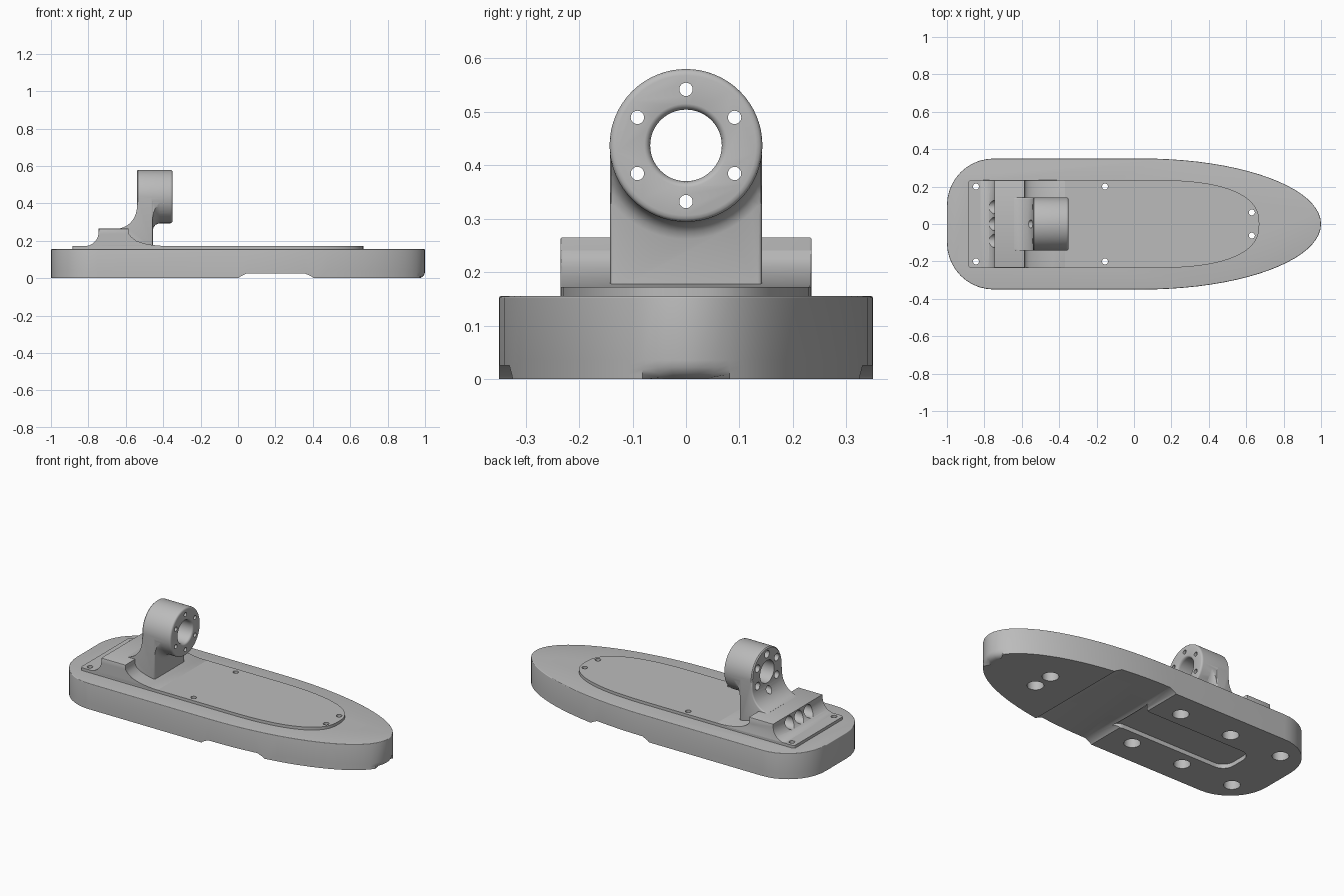
import bpy, bmesh
from math import sin, cos, pi, radians
from mathutils import Vector

if "Cube" in bpy.data.objects:
    bpy.data.objects.remove(bpy.data.objects["Cube"], do_unlink=True)

GREY = (0.5, 0.5, 0.5, 1)
mat = bpy.data.materials.new("plain_grey")
mat.use_nodes = True
mat.diffuse_color = GREY
mat.node_tree.nodes["Principled BSDF"].inputs["Base Color"].default_value = GREY


def finish(name, bm):
    bmesh.ops.recalc_face_normals(bm, faces=bm.faces)
    me = bpy.data.meshes.new(name)
    bm.to_mesh(me)
    bm.free()
    me.materials.append(mat)
    ob = bpy.data.objects.new(name, me)
    bpy.context.collection.objects.link(ob)
    return ob


def prism(name, pts, axis, lo, hi, round_lo=0, round_hi=0, segs=4):
    """Extrude an outline along an axis; optionally round each cap's rim."""
    place = {"x": lambda a, b, t: (t, a, b), "y": lambda a, b, t: (a, t, b),
             "z": lambda a, b, t: (a, b, t)}[axis]
    bm = bmesh.new()
    low = [bm.verts.new(place(a, b, lo)) for a, b in pts]
    top = [bm.verts.new(place(a, b, hi)) for a, b in pts]
    caps = [bm.faces.new(low), bm.faces.new(top)]
    n = len(pts)
    for i in range(n):
        j = (i + 1) % n
        bm.faces.new((low[i], low[j], top[j], top[i]))
    rims = [list(f.edges) for f in caps]
    for rim, size in zip(rims, (round_lo, round_hi)):
        if size:
            bmesh.ops.bevel(bm, geom=rim, offset=size, segments=segs,
                            profile=0.5, affect="EDGES")
    return finish(name, bm)


def lathe(name, profile, axis, centre, steps=32):
    """Spin (position, radius) pairs about a line parallel to the axis."""
    bm = bmesh.new()
    rings = []
    for t, r in profile:
        ring = []
        for k in range(steps):
            u, v = r * cos(2 * pi * k / steps), r * sin(2 * pi * k / steps)
            p = (t, u, v) if axis == "x" else (u, v, t)
            ring.append(bm.verts.new(Vector(p) + Vector(centre)))
        rings.append(ring)
    for a, b in zip(rings, rings[1:]):
        for k in range(steps):
            j = (k + 1) % steps
            bm.faces.new((a[k], a[j], b[j], b[k]))
    bm.faces.new(rings[0])
    bm.faces.new(rings[-1])
    return finish(name, bm)


def combine(ob, tool, op="DIFFERENCE", keep=False):
    mod = ob.modifiers.new("combine", "BOOLEAN")
    mod.operation, mod.object, mod.solver = op, tool, "EXACT"
    dg = bpy.context.evaluated_depsgraph_get()
    me = bpy.data.meshes.new_from_object(ob.evaluated_get(dg))
    ob.modifiers.clear()
    ob.data = me
    if not keep:
        bpy.data.objects.remove(tool, do_unlink=True)


def arc(cx, cy, rx, ry, a0, a1, n=10):
    angles = [radians(a0 + (a1 - a0) * i / n) for i in range(n + 1)]
    return [(cx + rx * cos(a), cy + ry * sin(a)) for a in angles]


def bullet(x0, x_nose, x1, half, corner, power, n=40):
    """Outline with a rounded square tail and a long curved nose."""
    nose = []
    for i in range(n + 1):
        a = -pi / 2 + pi * i / n
        c, s = max(cos(a), 0), sin(a)
        sign = 1 if s >= 0 else -1
        nose.append((x_nose + (x1 - x_nose) * c ** (2 / power),
                     half * sign * abs(s) ** (2 / power)))
    k = half - corner
    return (nose + arc(x0 + corner, k, corner, corner, 90, 180)
            + arc(x0 + corner, -k, corner, corner, 180, 270))


# Base slab with a soft lower rim
base = prism("base", bullet(-1, 0.05, 1, 0.35, 0.25, 2), "z", 0, 0.155, 0.035, 0.004)

# Underside cross recess and lengthwise channel
combine(base, prism("recess_cutter", [(-0.02, -0.02), (0.01, 0.008), (0.045, 0.025),
                                      (0.36, 0.025), (0.395, 0.008), (0.43, -0.02)],
                    "y", -0.5, 0.5))
channel = (arc(-0.65, 0.04, 0.07, 0.07, 90, 180) + arc(-0.65, -0.04, 0.07, 0.07, 180, 270)
           + arc(-0.02, -0.16, 0.05, 0.05, 90, 0) + arc(-0.02, 0.16, 0.05, 0.05, 0, -90))
combine(base, prism("channel_cutter", channel, "z", -0.02, 0.025, 0, 0.02))

# Raised top plate
plate = prism("top_plate", bullet(-0.885, 0.1, 0.67, 0.235, 0.015, 2.5), "z",
              0.15, 0.172, 0, 0.006, 2)

# Cross block with swept feet on both sides
block_profile = ([(-0.82, 0.16)] + arc(-0.82, 0.247, 0.075, 0.075, 270, 360)
                 + [(-0.745, 0.265), (-0.585, 0.265), (-0.585, 0.24)]
                 + arc(-0.37, 0.24, 0.215, 0.068, 180, 270) + [(-0.37, 0.16)])
block = prism("cross_block", block_profile, "y", -0.235, 0.235, 0.004, 0.004, 2)
for y in (-0.09, 0, 0.09):
    combine(block, lathe("cable_cutter", [(-0.95, 0.036), (-0.7, 0.036), (-0.67, 0.006)],
                         "x", (0, y, 0.222)))

# Mounting holes: wide below, narrow through the plate
for x, y, through in ((-0.845, 0.2, True), (-0.5, 0.2, False),
                      (-0.155, 0.2, True), (0.63, 0.062, True)):
    for side in (-1, 1):
        c = (x, y * side, 0)
        combine(base, lathe("bolt_cutter", [(-0.02, 0.045), (0.09, 0.045), (0.11, 0.016),
                                            (0.3 if through else 0.13, 0.016)], "z", c, 24))
        if through:
            combine(plate, lathe("bolt_cutter", [(0.1, 0.016), (0.3, 0.016)], "z", c, 24))

# Upright with a curved back
UP, RING_Z = 0.1425, 0.437
upright = prism("upright_bracket", [(-0.455, 0.165), (-0.455, RING_Z), (-0.54, RING_Z)]
                + arc(-0.65, 0.385, 0.11, 0.12, 0, -86, 12)
                + [(-0.645, 0.165)], "y", -UP, UP, 0.008, 0.008, 3)

# Flared blend under the ring, trimmed to the upright's width
centre = (0, 0, RING_Z)
flare = lathe("ring_flare", [(-0.5, 0.178), (-0.456, 0.178), (-0.45, 0.162), (-0.44, 0.151),
                             (-0.425, 0.145), (-0.405, 0.14)], "x", centre, 64)
combine(flare, prism("flare_trim", [(-0.14, 0.2), (0.14, 0.2), (0.14, RING_Z),
                                    (-0.14, RING_Z)], "x", -0.52, -0.39), "INTERSECT")
combine(upright, flare, "UNION")

# Bearing ring
ring_profile = [(-0.54, 0.137), (-0.534, 0.143), (-0.362, 0.143), (-0.3555, 0.1415),
                (-0.3515, 0.1375), (-0.35, 0.131)]
combine(upright, lathe("bearing_ring", ring_profile, "x", centre, 64), "UNION")
bore = [(-0.7, 0.067), (-0.365, 0.067), (-0.3565, 0.069), (-0.3515, 0.0735),
        (-0.35, 0.078), (-0.3, 0.078)]
combine(upright, lathe("bore_cutter", bore, "x", centre, 64))
for k in range(6):
    a = radians(30 + 60 * k)
    c = (0, 0.105 * cos(a), RING_Z + 0.105 * sin(a))
    combine(upright, lathe("ring_bolt_cutter", [(-0.75, 0.022), (-0.49, 0.022),
                                                (-0.49, 0.0125), (-0.3, 0.0125)], "x", c, 24))

# Smooth shading with crisp edges
bpy.ops.object.select_all(action="DESELECT")
for ob in (base, plate, block, upright):
    ob.select_set(True)
bpy.context.view_layer.objects.active = base
bpy.ops.object.shade_smooth_by_angle(angle=radians(35))
